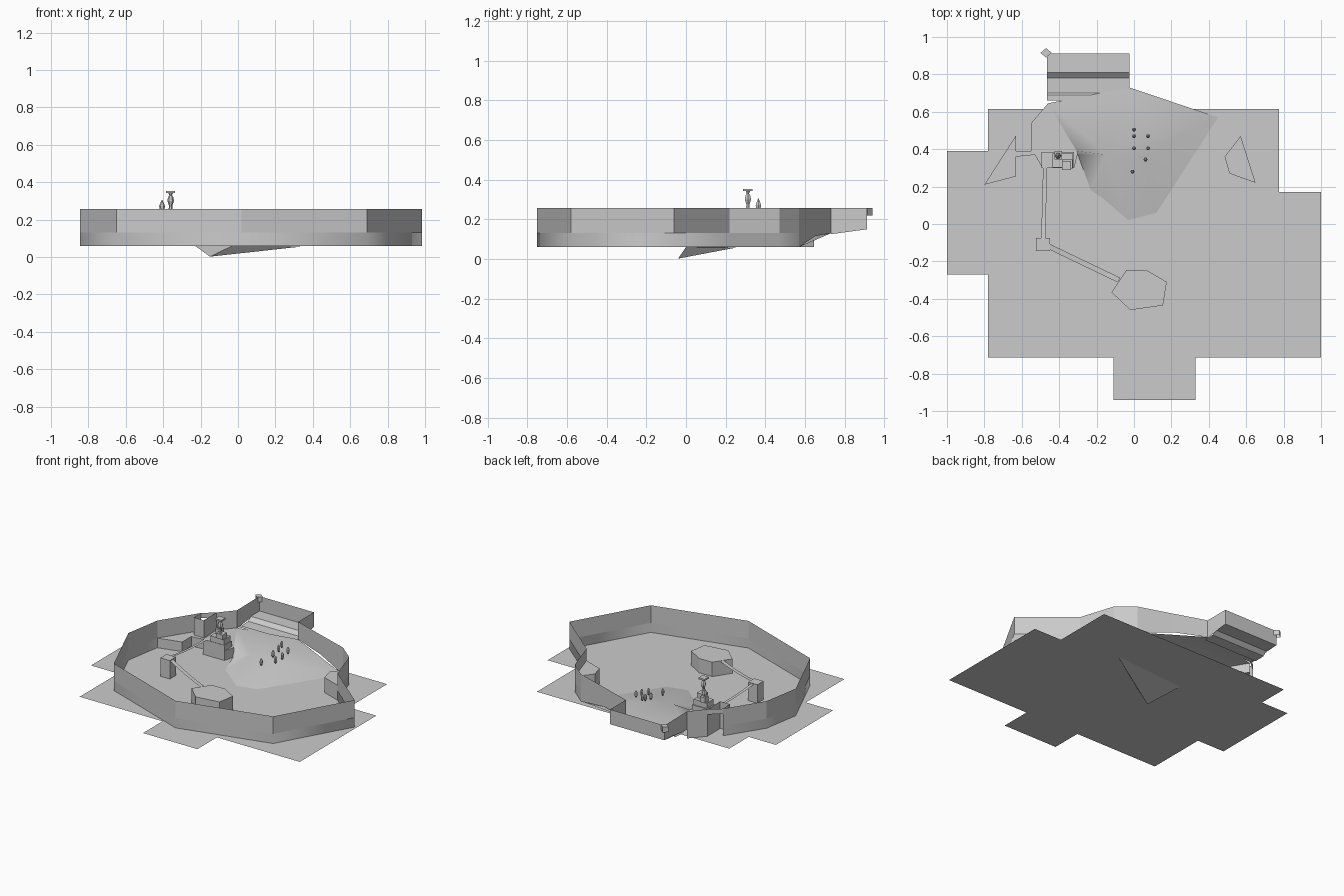
import bpy, bmesh, math
from mathutils import Vector

if "Cube" in bpy.data.objects:
    bpy.data.objects.remove(bpy.data.objects["Cube"])

FLOOR, MID, TOP = 0.06, 0.13, 0.258

def mesh(name, verts, faces, smooth=False):
    me = bpy.data.meshes.new(name)
    me.from_pydata(verts, [], faces)
    me.update()
    ob = bpy.data.objects.new(name, me)
    bpy.context.collection.objects.link(ob)
    if smooth:
        for p in me.polygons:
            p.use_smooth = True
    return ob

def sheet(name, pts, z0, z1, smooth=False):
    """Vertical wall sheet along an open path; z0 may be a number or a list."""
    n = len(pts)
    lo = z0 if isinstance(z0, list) else [z0] * n
    v = [(x, y, z) for (x, y), z in zip(pts, lo)] + [(x, y, z1) for x, y in pts]
    return mesh(name, v, [(i, i + 1, n + i + 1, n + i) for i in range(n - 1)], smooth)

def prism(name, pts, z0, z1):
    """Flat-topped block from a counter-clockwise outline, open underneath."""
    n = len(pts)
    v = [(x, y, z0) for x, y in pts] + [(x, y, z1) for x, y in pts]
    f = [(i, (i + 1) % n, n + (i + 1) % n, n + i) for i in range(n)]
    return mesh(name, v, f + [tuple(range(n, 2 * n))])

def rect(name, x0, x1, y0, y1, z0, z1):
    return prism(name, [(x0, y0), (x1, y0), (x1, y1), (x0, y1)], z0, z1)

def lathe(name, x, y, profile, sides=6):
    v, f = [], []
    for r, z in profile:
        for i in range(sides):
            a = 2 * math.pi * i / sides
            v.append((x + r * math.cos(a), y + r * math.sin(a), z))
    for k in range(len(profile) - 1):
        for i in range(sides):
            j = (i + 1) % sides
            f.append((k * sides + i, k * sides + j, (k + 1) * sides + j, (k + 1) * sides + i))
    f += [tuple(range(sides))[::-1], tuple(range((len(profile) - 1) * sides, len(v)))]
    return mesh(name, v, f)

def bridge(name, a, b, width, sag=0.008, segs=6):
    """Thin sagging plank walkway between two points."""
    a, b = Vector(a), Vector(b)
    d = b - a
    side = Vector((-d.y, d.x, 0)).normalized() * width / 2
    v = []
    for i in range(segs + 1):
        t = i / segs
        p = a + d * t - Vector((0, 0, sag * 4 * t * (1 - t)))
        v += [p - side, p + side]
    mesh(name, v, [(2 * i, 2 * i + 2, 2 * i + 3, 2 * i + 1) for i in range(segs)])

# Stepped outline of the base sheet
mesh("water_sheet", [(x, y, FLOOR) for x, y in [
    (-1, -.27), (-.78, -.27), (-.78, -.715), (-.11, -.715), (-.11, -.94), (.33, -.94),
    (.33, -.715), (1, -.715), (1, .17), (.775, .17), (.775, .615), (-.78, .615),
    (-.78, .39), (-1, .39)]], [tuple(range(14))])

# Perimeter walls: smooth lower band, faceted upper band
ring = [(-.63, .475), (-.80, .21), (-.845, -.06), (-.65, -.505), (.02, -.75), (.69, -.58),
        (.985, -.06), (.65, .22), (.57, .47), (.45, .57)]
sheet("lower_wall", ring, FLOOR, MID, True)
sheet("upper_wall", ring, MID, TOP)
sheet("back_right_wall", [(.45, .57), (.21, .65), (-.025, .73)], [FLOOR, .115, MID], TOP)
sheet("back_left_wall", [(-.55, .54), (-.46, .645)], [.10, MID], TOP)
sheet("recess_wall", [(-.63, .475), (-.63, .39), (-.55, .39), (-.55, .54)], .10, TOP)
sheet("recess_lintel", [(-.63, .475), (-.55, .54)], .22, TOP)

# Sandy slope with its buried tip
terrain = [(.45, .57, .06), (.12, .06, .06), (-.03, .02, .06), (-.17, .14, .06),
           (-.23, .18, .06), (-.30, .37, .06), (.05, .36, .122), (-.15, .37, .125),
           (.05, .52, .142), (-.025, .73, .13), (-.46, .645, .13), (-.31, .39, .13)]
mesh("slope", terrain, [(0, 1, 6), (1, 2, 6), (2, 7, 6), (2, 3, 7), (3, 4, 7), (4, 5, 7),
     (5, 11, 7), (11, 10, 7), (7, 10, 9, 8), (7, 8, 6), (6, 8, 0), (8, 9, 0)], True)
mesh("slope_tip", [(-.15, -.04, .002), (-.23, .2, .06), (-.03, .0, .06), (.35, .25, .057)],
     [(0, 2, 1), (0, 3, 2), (0, 1, 3)])

# Rear alcove: floor rises in one step to the back wall
xs = (-.465, -.025)
prof = [(.66, .13), (.69, .13), (.70, .122), (.78, .125), (.81, .15), (.912, .15)]
mesh("alcove_floor", [(x, y, z) for y, z in prof for x in xs],
     [(2 * i, 2 * i + 1, 2 * i + 3, 2 * i + 2) for i in range(len(prof) - 1)])
sheet("alcove_wall", [(-.46, .645), (-.465, .912), (-.025, .912), (-.025, .73)],
      [.125, .15, .15, .125], TOP)
prism("alcove_post", [(-.47, .89), (-.44, .915), (-.47, .94), (-.5, .915)], .22, TOP)

# Raised ledges
prism("left_ledge", [(-.80, .21), (-.63, .255), (-.63, .36), (-.53, .37), (-.49, .30),
      (-.32, .30), (-.30, .38), (-.46, .645), (-.55, .54), (-.55, .39), (-.63, .39),
      (-.63, .475)], FLOOR, MID)
prism("right_ledge", [(.51, .27), (.65, .22), (.57, .47), (.485, .36)], FLOOR, .17)

# Islands and walkways
prism("island", [(-.12, -.365), (-.02, -.46), (.155, -.435), (.175, -.31), (.065, -.245),
      (-.04, -.245)], FLOOR, .165)
rect("pillar", -.525, -.45, -.145, -.075, FLOOR, .195)
bridge("island_bridge", (-.455, -.12, .19), (-.08, -.30, .165), .028)
bridge("ledge_bridge", (-.485, -.075, .19), (-.475, .31, .17), .022)

# Monument on its block
rect("monument_block", -.495, -.32, .30, .385, FLOOR, .17)
rect("monument_base", -.435, -.325, .303, .378, .17, .21)
rect("monument_step", -.385, -.33, .295, .345, .21, .245)
rect("monument_rear_step", -.425, -.385, .345, .39, .21, .25)
lathe("monument_figure", -.36, .312, [(.012, .245), (.009, .275), (.018, .30), (.014, .32),
      (.007, .33), (.012, .342)])
rect("monument_cap", -.386, -.336, .288, .336, .342, .354)
lathe("monument_cone", -.406, .365, [(.01, .245), (.016, .272), (.002, .305)])

# Scattered marker stones on the slope
for i, (x, y, z) in enumerate([(-.008, .28, .14), (.062, .345, .15), (0, .405, .155),
                               (.075, .405, .16), (0, .47, .17), (.075, .47, .175),
                               (0, .505, .185)]):
    lathe(f"marker_{i + 1}", x, y, [(.004, z - .025), (.011, z - .01), (.011, z + .01),
                                    (.004, z + .025)])
